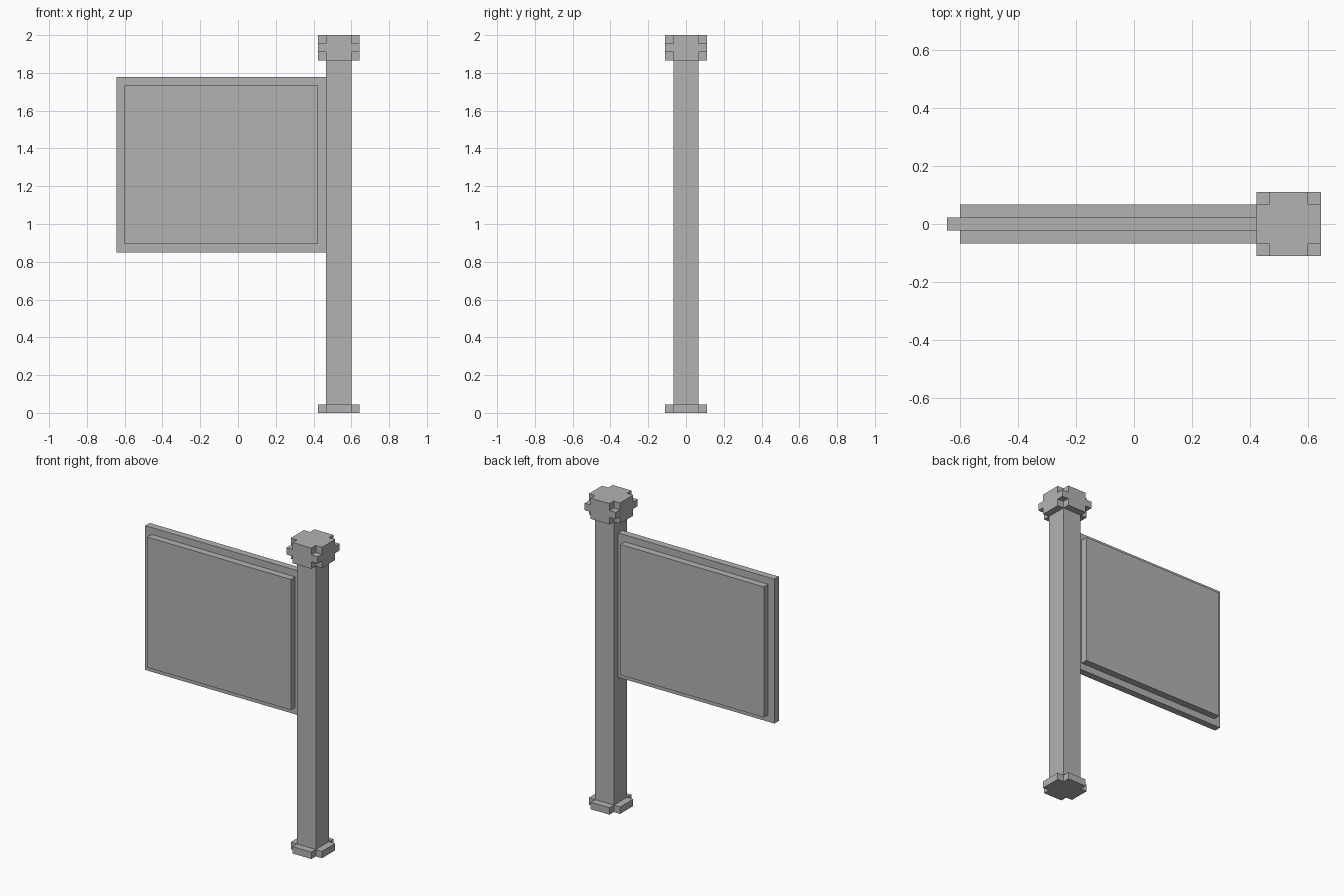
import bpy
import bmesh

cube = bpy.data.objects.get("Cube")
if cube:
    bpy.data.objects.remove(cube, do_unlink=True)

# One plain grey for the whole sign
grey = bpy.data.materials.new("plain grey")
grey.use_nodes = True
colour = (0.45, 0.45, 0.45, 1)
grey.diffuse_color = colour
grey.node_tree.nodes["Principled BSDF"].inputs["Base Color"].default_value = colour

UNIT = 2 / 45          # block size shared by all parts
POST_X = 12 * UNIT     # centre line of the post
INNER = 1.5 * UNIT     # half width of the post
OUTER = 2.5 * UNIT     # half width of cap and base


def prism(name, profile, z0, z1):
    """Extrude a horizontal outline from z0 up to z1."""
    bm = bmesh.new()
    face = bm.faces.new([bm.verts.new((x, y, z0)) for x, y in profile])
    top = bmesh.ops.extrude_face_region(bm, geom=[face])
    verts = [v for v in top["geom"] if isinstance(v, bmesh.types.BMVert)]
    bmesh.ops.translate(bm, verts=verts, vec=(0, 0, z1 - z0))
    bmesh.ops.recalc_face_normals(bm, faces=bm.faces)
    mesh = bpy.data.meshes.new(name)
    bm.to_mesh(mesh)
    bm.free()
    mesh.materials.append(grey)
    obj = bpy.data.objects.new(name, mesh)
    bpy.context.collection.objects.link(obj)
    return obj


def box(name, x0, x1, y0, y1, z0, z1):
    return prism(name, [(x0, y0), (x1, y0), (x1, y1), (x0, y1)], z0, z1)


# Square outline with its four corners notched out
cross = []
x, y = 1, 0
for _ in range(4):
    for along, across in ((OUTER, -INNER), (OUTER, INNER), (INNER, INNER)):
        cross.append((POST_X + x * along - y * across, y * along + x * across))
    x, y = -y, x

# Base, post and cap
cap_bottom = 2 - 3 * UNIT
prism("base", cross, 0, UNIT)
box("post", POST_X - INNER, POST_X + INNER, -INNER, INNER, UNIT, cap_bottom)
prism("cap", cross, cap_bottom, 2)

# Corner blocks at mid height of the cap
for side, sx in (("left", 1), ("right", -1)):
    for end, sy in (("front", -1), ("back", 1)):
        xs = sorted((POST_X + sx * INNER, POST_X + sx * OUTER))
        ys = sorted((sy * INNER, sy * OUTER))
        box(f"cap_corner_{end}_{side}", *xs, *ys, cap_bottom + UNIT, 2 - UNIT)

# Thin backing panel and the thicker board through it
left, right = -14.5 * UNIT, POST_X - INNER
low, high = 19 * UNIT + 0.005, 40 * UNIT
box("sign_panel", left, right, -UNIT / 2, UNIT / 2, low, high)
box("sign_board", left + UNIT, right - UNIT, -INNER, INNER, low + UNIT, high - UNIT)
